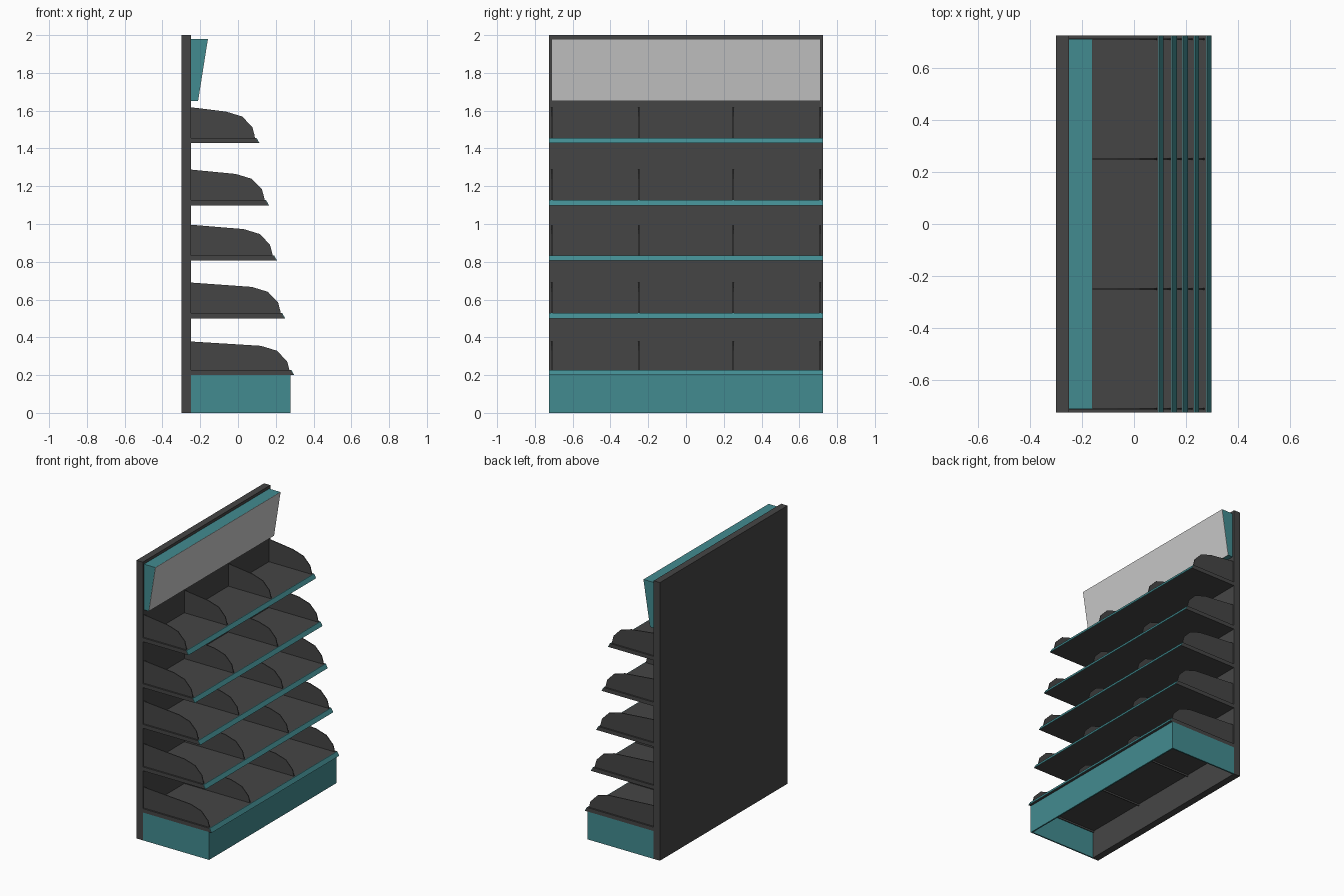
import bpy, bmesh

if "Cube" in bpy.data.objects:
    bpy.data.objects.remove(bpy.data.objects["Cube"])

HALF = 0.725   # half of the unit's length along y
BACK = -0.25   # front face of the back panel


def material(name, rgb):
    m = bpy.data.materials.new(name)
    m.diffuse_color = (*rgb, 1)
    m.use_nodes = True
    m.node_tree.nodes["Principled BSDF"].inputs["Base Color"].default_value = m.diffuse_color
    return m


TEAL = material("teal", (0.055, 0.26, 0.28))
DARK = material("charcoal", (0.06, 0.06, 0.06))


def prism(name, profile, y0, y1, mat=None):
    """Extrude an (x, z) outline from y0 to y1."""
    bm = bmesh.new()
    face = bm.faces.new([bm.verts.new((x, y0, z)) for x, z in profile])
    ext = bmesh.ops.extrude_face_region(bm, geom=[face])["geom"]
    verts = [v for v in ext if isinstance(v, bmesh.types.BMVert)]
    bmesh.ops.translate(bm, verts=verts, vec=(0, y1 - y0, 0))
    bmesh.ops.recalc_face_normals(bm, faces=bm.faces)
    mesh = bpy.data.meshes.new(name)
    bm.to_mesh(mesh)
    bm.free()
    ob = bpy.data.objects.new(name, mesh)
    bpy.context.collection.objects.link(ob)
    if mat:
        mesh.materials.append(mat)
    return ob


def rect(x0, x1, z0, z1):
    return [(x0, z0), (x1, z0), (x1, z1), (x0, z1)]


# Back panel
prism("back_panel", rect(-0.30, BACK, 0, 2.0), -HALF, HALF, DARK)

# Plinth: front board and two end boards, open underneath
prism("plinth_front", rect(0.268, 0.278, 0, 0.2), -HALF, HALF, TEAL)
for side, y in (("left", -HALF), ("right", HALF - 0.01)):
    prism("plinth_end_" + side, rect(BACK, 0.268, 0, 0.2), y, y + 0.01, TEAL)

# Shelves: (underside height, front edge x, divider base height)
shelves = [(0.20, 0.298, 0.188), (0.50, 0.25, 0.50), (0.806, 0.207, 0.806),
           (1.098, 0.165, 1.098), (1.428, 0.114, 1.428)]
for i, (z, f, d) in enumerate(shelves, 1):
    top = z + 0.028
    # Shelf board with a sloping front
    prism(f"shelf_{i}", [(BACK, z), (f - 0.004, z), (f - 0.02, top), (BACK, top)],
          -HALF, HALF, DARK)
    # Coloured price rail on the front edge
    prism(f"price_rail_{i}", [(f - 0.004, z), (f, z), (f - 0.016, top), (f - 0.02, top)],
          -HALF, HALF, TEAL)
    # Rounded dividers
    outline = [(BACK, d), (f - 0.022, d), (f - 0.026, d + 0.04), (f - 0.038, d + 0.085),
               (f - 0.092, d + 0.141), (f - 0.177, d + 0.167), (BACK, d + 0.19)]
    for j, y in enumerate((-0.711, -0.25, 0.25, 0.711), 1):
        prism(f"divider_{i}_{j}", outline, y - 0.003, y + 0.003, DARK)

# Header box, wider at the top, with a plain sign face
prism("header_box", [(BACK, 1.652), (-0.213, 1.652), (-0.161, 1.98), (BACK, 1.98)],
      -0.711, 0.711, TEAL)
prism("header_face", [(-0.213, 1.652), (-0.211, 1.652), (-0.159, 1.98), (-0.161, 1.98)],
      -0.711, 0.711)
